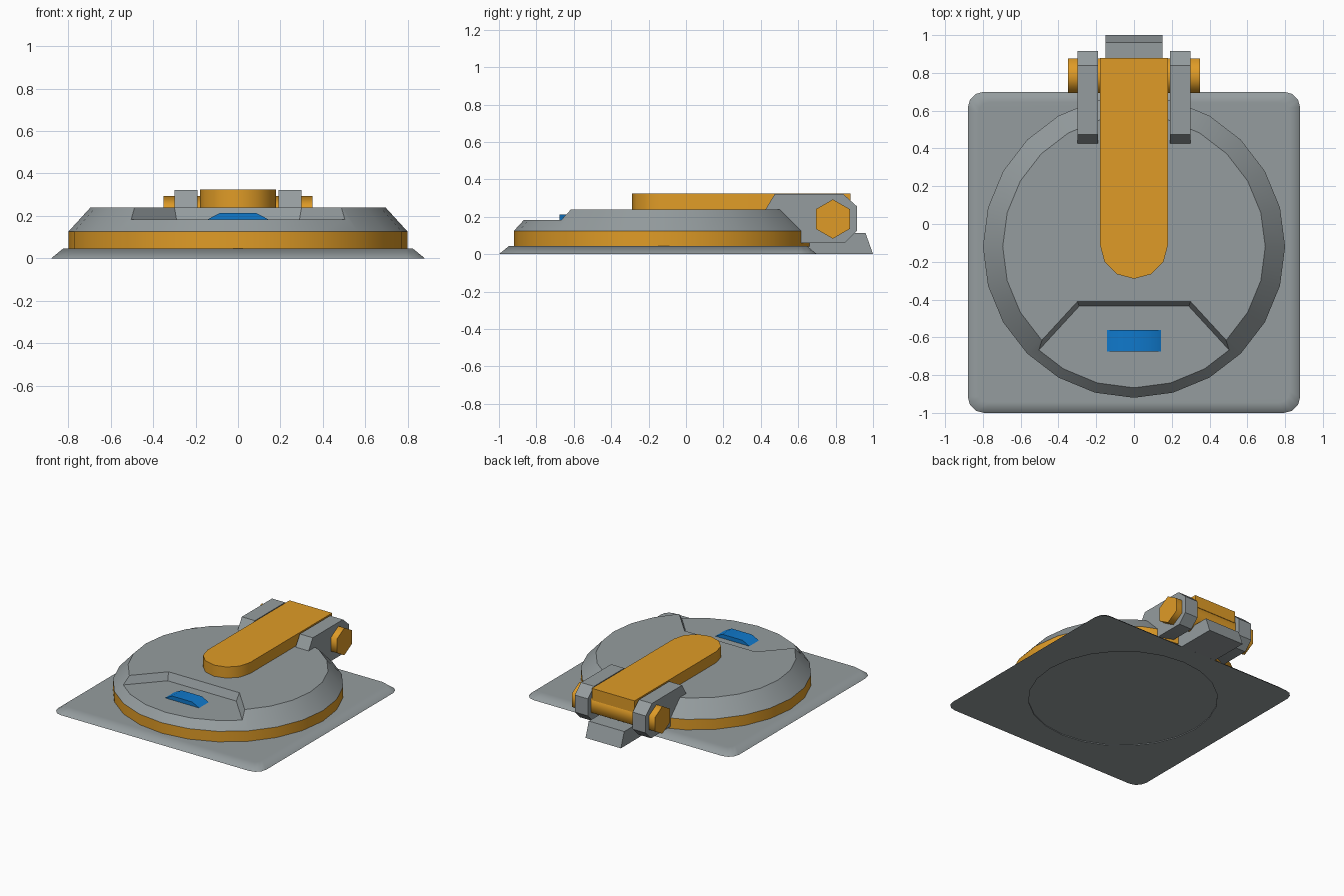
import bpy, bmesh, math
from mathutils import Vector

if "Cube" in bpy.data.objects:
    bpy.data.objects.remove(bpy.data.objects["Cube"])


def material(name, rgb):
    m = bpy.data.materials.new(name)
    m.diffuse_color = (*rgb, 1)
    m.use_nodes = True
    m.node_tree.nodes["Principled BSDF"].inputs["Base Color"].default_value = m.diffuse_color
    return m


GREY = material("steel grey", (0.30, 0.335, 0.345))
ORANGE = material("warning orange", (0.74, 0.33, 0.02))
BLUE = material("indicator blue", (0.005, 0.19, 0.60))
CY = -0.12  # hatch centre in y


def loft(name, loops, mat, angle=30):
    """Closed solid joining equally long loops of points, capped at both ends."""
    bm = bmesh.new()
    rings = [[bm.verts.new(p) for p in loop] for loop in loops]
    n = len(rings[0])
    for a, b in zip(rings, rings[1:]):
        for i in range(n):
            j = (i + 1) % n
            bm.faces.new((a[i], a[j], b[j], b[i]))
    bm.faces.new(rings[0])
    bm.faces.new(rings[-1])
    bmesh.ops.recalc_face_normals(bm, faces=bm.faces)
    me = bpy.data.meshes.new(name)
    bm.to_mesh(me)
    bm.free()
    me.materials.append(mat)
    ob = bpy.data.objects.new(name, me)
    bpy.context.collection.objects.link(ob)
    if angle:
        bpy.ops.object.select_all(action='DESELECT')
        ob.select_set(True)
        bpy.context.view_layer.objects.active = ob
        bpy.ops.object.shade_smooth_by_angle(angle=math.radians(angle))
    return ob


def circle(r, z, n=24):
    return [(r * math.cos(math.tau * i / n), CY + r * math.sin(math.tau * i / n), z) for i in range(n)]


def rounded_rect(hx, y0, y1, r, z, seg=3):
    pts = []
    corners = [(hx - r, y1 - r), (r - hx, y1 - r), (r - hx, y0 + r), (hx - r, y0 + r)]
    for k, (cx, cy) in enumerate(corners):
        for i in range(seg + 1):
            a = math.pi / 2 * (k + i / seg)
            pts.append((cx + r * math.cos(a), cy + r * math.sin(a), z))
    return pts


def side_prism(name, profile, x0, x1, mat, angle=30):
    """Extrude a (y, z) profile along x."""
    return loft(name, [[(x, y, z) for y, z in profile] for x in (x0, x1)], mat, angle)


def cut(ob, cutter):
    m = ob.modifiers.new("cut", 'BOOLEAN')
    m.operation = 'DIFFERENCE'
    m.solver = 'EXACT'
    m.object = cutter
    cutter.hide_render = True
    cutter.hide_viewport = True


# base plate with bevelled rim and a shallow round recess underneath
base = loft("base_plate", [rounded_rect(0.88, -1.0, 0.70, 0.085, 0),
                           rounded_rect(0.825, -0.945, 0.645, 0.06, 0.045)], GREY, 45)
cut(base, loft("recess_cutter", [circle(0.66, -0.05), circle(0.66, 0.006)], GREY, 0))
wn = base.modifiers.new("flat_top", 'WEIGHTED_NORMAL')
wn.keep_sharp = True

# hatch ring and lid
loft("hatch_ring", [circle(0.80, 0.04), circle(0.80, 0.125)], ORANGE)
lid = loft("hatch_lid", [circle(0.80, 0.125), circle(0.695, 0.24)], GREY)


# sloped step cut into the front of the lid
def step_loop(hx, y, z):
    return [(-hx, y, z), (hx, y, z), (hx + 0.57, y - 0.62, z), (-hx - 0.57, y - 0.62, z)]


cut(lid, loft("step_cutter", [step_loop(0.29, -0.435, 0.183), step_loop(0.303, -0.402, 0.26)], GREY, 0))

# blue indicator on the step
prof = [(-0.15, 0.18), (-0.085, 0.213), (0.085, 0.213), (0.15, 0.18)]
loft("indicator_light", [[(x, y, z) for x, z in prof] for y in (-0.675, -0.56)], BLUE, 40)

# lever arm with round front end
arm = [(0.18, 0.88), (-0.18, 0.88)]
for i in range(7):
    a = math.pi + math.pi * i / 6
    arm.append((0.18 * math.cos(a), -0.11 + 0.18 * math.sin(a)))
loft("lever_arm", [[(x, y, z) for x, y in arm] for z in (0.235, 0.325)], ORANGE, 35)

# hexagonal hinge pin
hexagon = [(0.785 + 0.105 * math.sin(math.tau * i / 6), 0.188 + 0.105 * math.cos(math.tau * i / 6))
           for i in range(6)]
side_prism("hinge_pin", hexagon, -0.35, 0.35, ORANGE, 65)

# hinge brackets on both sides
bracket = [(0.37, 0.15), (0.425, 0.24), (0.475, 0.322), (0.84, 0.322), (0.915, 0.255),
           (0.915, 0.125), (0.85, 0.06), (0.55, 0.06)]
for side, s in (("left", -1), ("right", 1)):
    side_prism(side + "_hinge_bracket", bracket, s * 0.19, s * 0.30, GREY)

# rear stop block
side_prism("rear_stop", [(0.64, 0.002), (0.64, 0.113), (0.96, 0.113), (1.0, 0)], -0.15, 0.15, GREY)
